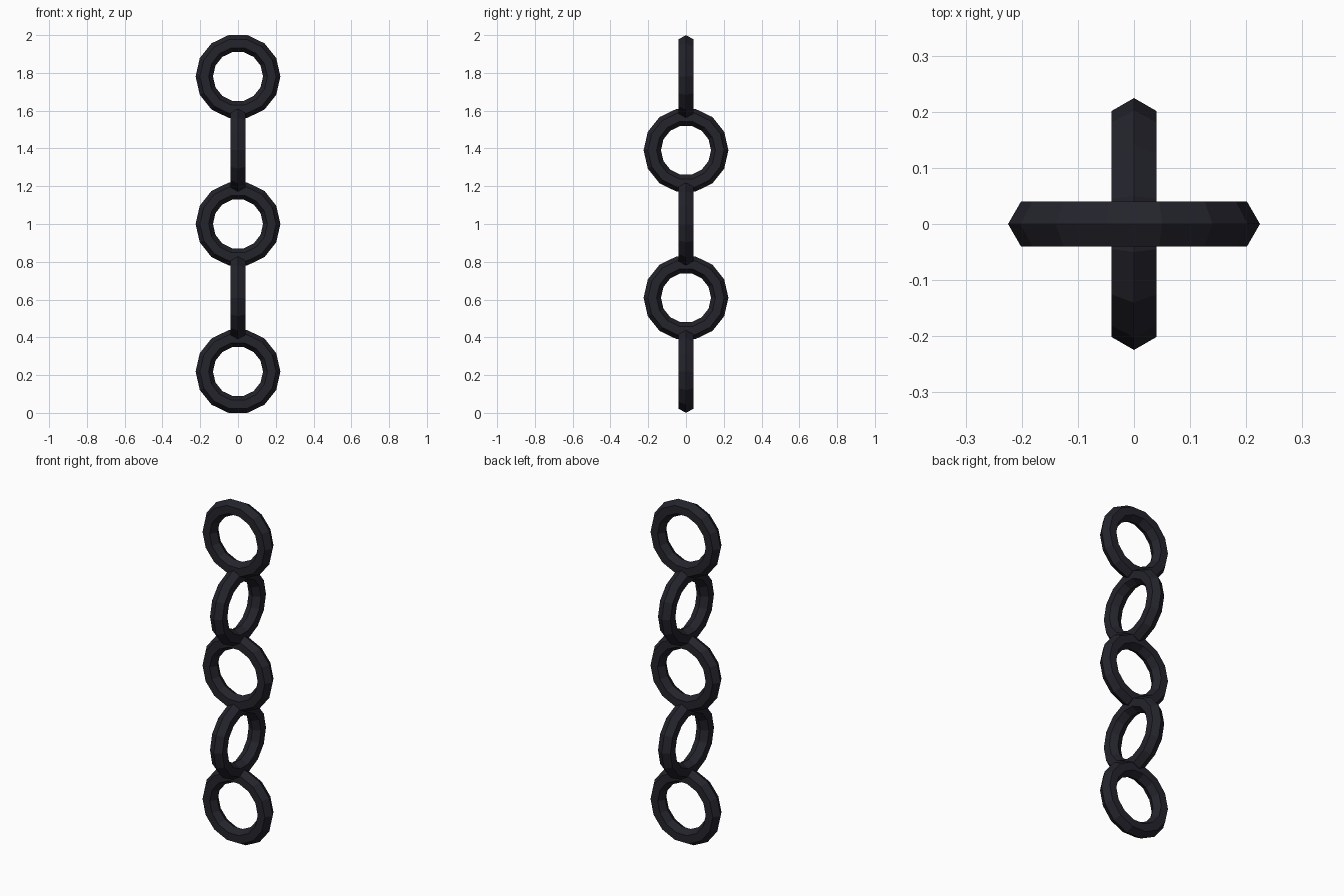
import bpy
import math

if "Cube" in bpy.data.objects:
    bpy.data.objects.remove(bpy.data.objects["Cube"])

SEGMENTS = 14          # sides around each link
MINOR = 0.046          # radius of the hexagonal bar
MAJOR = 0.1785         # radius of the link's centre line
LINKS = 5

# Links stand on a flat facet, so their half height is slightly below their radius
half_height = (MAJOR + MINOR) * math.cos(math.pi / SEGMENTS)
spacing = (2.0 - 2 * half_height) / (LINKS - 1)

iron = bpy.data.materials.new("dark_iron")
iron.diffuse_color = (0.017, 0.017, 0.025, 1.0)
iron.use_nodes = True
iron.node_tree.nodes["Principled BSDF"].inputs["Base Color"].default_value = iron.diffuse_color


def add_link(index):
    """One upright chain link, alternate links turned a quarter."""
    turn = math.pi / 2 if index % 2 else 0.0
    bpy.ops.mesh.primitive_torus_add(
        major_segments=SEGMENTS, minor_segments=6,
        major_radius=MAJOR, minor_radius=MINOR,
        location=(0, 0, half_height + index * spacing),
        rotation=(math.pi / 2, 0, turn))
    link = bpy.context.object
    link.name = f"chain_link_{index + 1}"
    link.data.materials.append(iron)
    bpy.ops.object.shade_flat()


# Chain, bottom to top
for i in range(LINKS):
    add_link(i)
